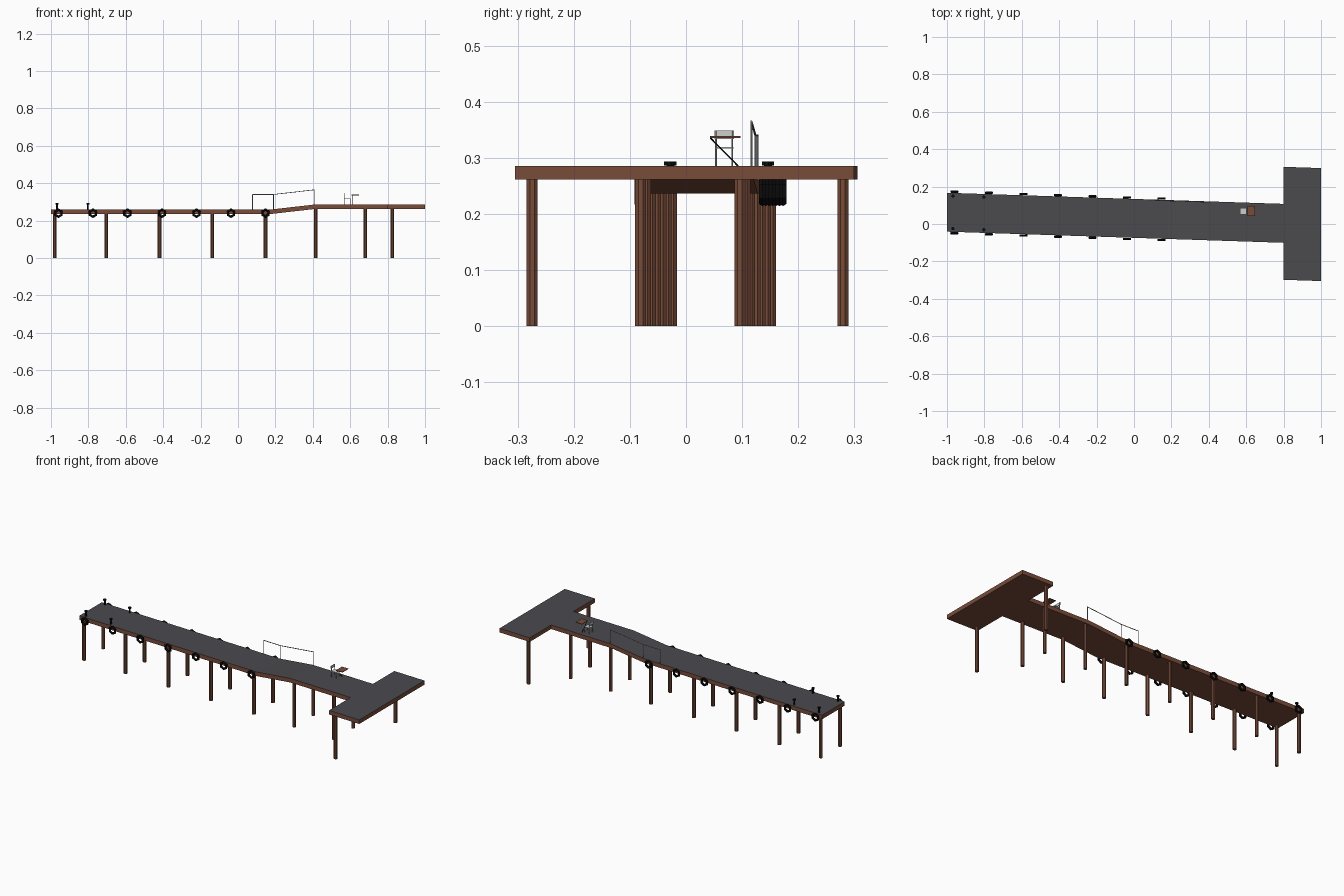
import bpy, bmesh
from math import pi
from mathutils import Vector, Matrix

cube = bpy.data.objects.get("Cube")
if cube:
    bpy.data.objects.remove(cube, do_unlink=True)


def material(name, r, g, b):
    m = bpy.data.materials.new(name)
    m.use_nodes = True
    m.diffuse_color = (r, g, b, 1)
    m.node_tree.nodes["Principled BSDF"].inputs["Base Color"].default_value = (r, g, b, 1)
    return m


GREY = material("deck grey", 0.07, 0.07, 0.078)
BROWN = material("wood brown", 0.19, 0.072, 0.042)
BLACK = material("rubber black", 0.004, 0.004, 0.004)
STEEL = material("rail steel", 0.36, 0.37, 0.37)
PALE = material("chair pale grey", 0.6, 0.63, 0.6)

LOW, HIGH, THICK = 0.26, 0.285, 0.024


def axis(x):
    """Sideways position of the pier's slightly skewed centre line."""
    return 0.03 - 0.033 * x


def deck_top(x):
    return LOW + (HIGH - LOW) * min(1, max(0, (x - 0.18) / 0.22))


def finish(name, bm, *mats):
    bmesh.ops.recalc_face_normals(bm, faces=bm.faces)
    mesh = bpy.data.meshes.new(name)
    bm.to_mesh(mesh)
    bm.free()
    for m in mats:
        mesh.materials.append(m)
    ob = bpy.data.objects.new(name, mesh)
    bpy.context.collection.objects.link(ob)
    return ob


def rod(name, a, b, radius, mat, sides=8):
    a, b = Vector(a), Vector(b)
    d = b - a
    bm = bmesh.new()
    spin = Matrix.Rotation(pi / sides, 4, "Z")
    place = Matrix.Translation((a + b) / 2) @ d.to_track_quat("Z", "Y").to_matrix().to_4x4()
    bmesh.ops.create_cone(bm, cap_ends=True, segments=sides, radius1=radius,
                          radius2=radius, depth=d.length, matrix=place @ spin)
    return finish(name, bm, mat)


def box(name, centre, size, mat):
    bm = bmesh.new()
    bmesh.ops.create_cube(bm, size=1, matrix=Matrix.Translation(centre) @ Matrix.Diagonal((*size, 1)))
    return finish(name, bm, mat)


def deck(name, stations, half):
    """Planked slab swept through the given x stations, grey on top."""
    bm = bmesh.new()
    rings = []
    for x in stations:
        top = deck_top(x)
        rings.append([bm.verts.new((x, axis(x) + side * half, z)) for side, z in
                      ((-1, top), (1, top), (1, top - THICK), (-1, top - THICK))])
    for r, s in zip(rings, rings[1:]):
        for i in range(4):
            j = (i + 1) % 4
            bm.faces.new((r[i], r[j], s[j], s[i]))
    bm.faces.new(rings[0])
    bm.faces.new(rings[-1])
    bmesh.ops.recalc_face_normals(bm, faces=bm.faces)
    for f in bm.faces:
        f.material_index = 0 if f.normal.z > 0.5 else 1
    return finish(name, bm, GREY, BROWN)


# Walkway with ramp, and the wide pier head
deck("walkway", (-1, 0.18, 0.4, 0.8), 0.104)
deck("pier_head", (0.8, 1), 0.302)

# Support posts in pairs
rows = [(x, 0.0885) for x in (-0.98, -0.705, -0.42, -0.137, 0.147, 0.415, 0.68)]
for x, off in rows + [(0.825, 0.277)]:
    for side in (-1, 1):
        y = axis(x) + side * off
        rod("support_post", (x, y, 0), (x, y, deck_top(x) - THICK + 0.002), 0.0105, BROWN)

# Hexagonal tyre fenders along both edges
for i in range(7):
    x = -0.96 + i * 0.1845
    for side in (-1, 1):
        bpy.ops.mesh.primitive_torus_add(major_segments=6, minor_segments=6, major_radius=0.019,
                                         minor_radius=0.007, rotation=(pi / 2, pi / 6, 0),
                                         location=(x, axis(x) + side * 0.111, 0.24))
        tyre = bpy.context.object
        tyre.name = "tyre_fender"
        tyre.data.materials.append(BLACK)

# Mooring bollards
for x in (-0.968, -0.803):
    for side in (-1, 1):
        y = axis(x) + side * 0.087
        rod("bollard_stem", (x, y, LOW), (x, y, 0.287), 0.005, BLACK)
        rod("bollard_cap", (x, y, 0.286), (x, y, 0.293), 0.009, BLACK)

# Handrail beside the ramp
tops = []
for x, top in ((0.078, 0.34), (0.19, 0.34), (0.41, 0.365)):
    y = axis(x) + 0.1
    tops.append((x, y, top))
    rod("rail_post", (x, y, deck_top(x)), tops[-1], 0.002, STEEL, 6)
for a, b in zip(tops, tops[1:]):
    rod("hand_rail", a, b, 0.002, STEEL, 6)

# Small table on a slanted leg
box("table_top", (0.627, 0.07, 0.337), (0.042, 0.055, 0.003), BROWN)
rod("table_leg", (0.61, 0.093, HIGH), (0.61, 0.043, 0.336), 0.0015, BLACK, 6)

# Chair facing the table
box("chair_seat", (0.584, 0.068, 0.318), (0.034, 0.033, 0.003), PALE)
box("chair_back", (0.567, 0.068, 0.341), (0.003, 0.035, 0.015), PALE)
for x in (0.569, 0.6):
    for y in (0.0535, 0.0825):
        top = 0.348 if x < 0.58 else 0.318
        rod("chair_leg", (x, y, HIGH), (x, y, top), 0.0017, STEEL, 6)
